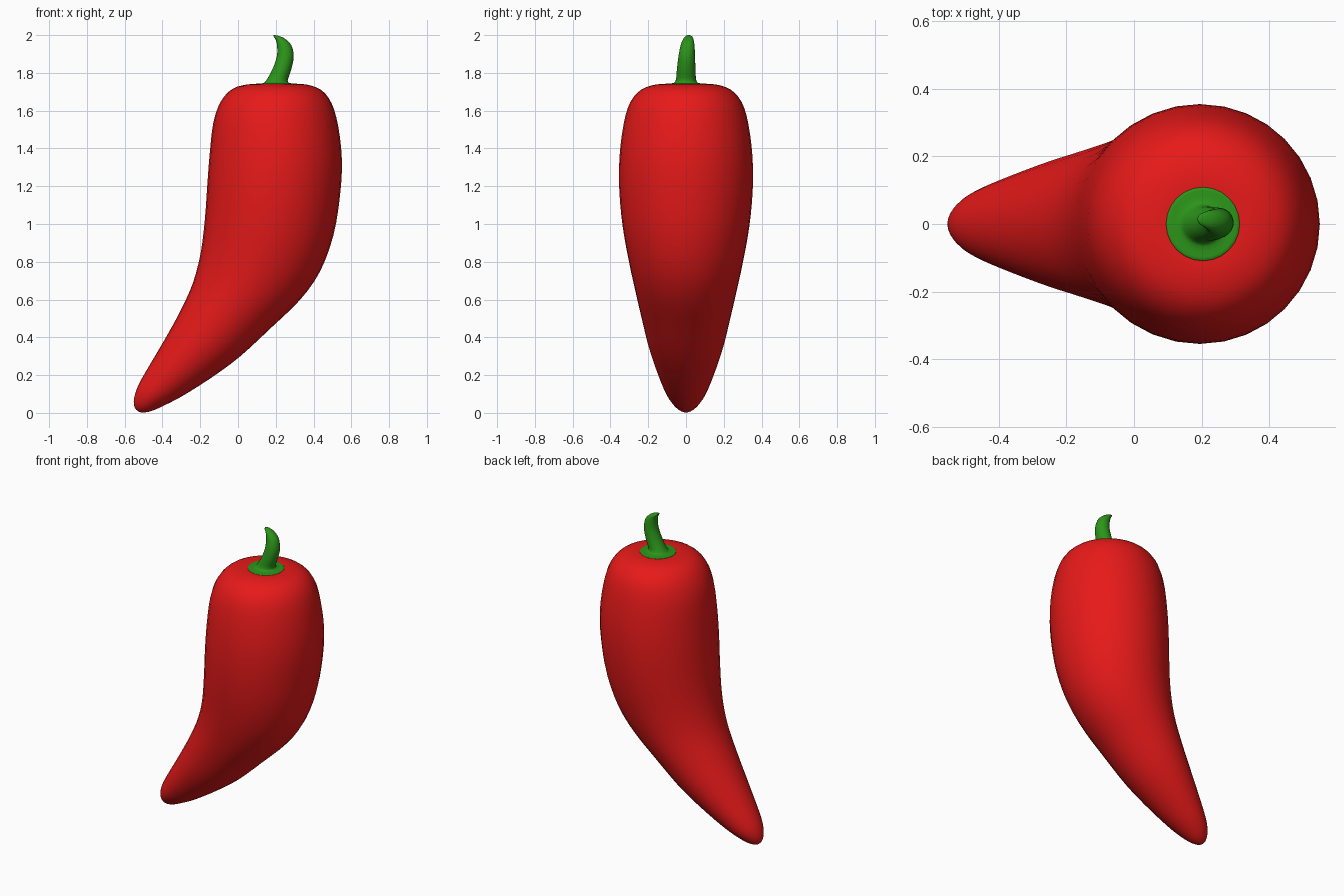
import bpy, bmesh, math
from mathutils import Vector


def spline(rows, steps):
    """Catmull-Rom interpolation through the section rows."""
    pts = [Vector(r) for r in rows]
    out = []
    for i in range(len(pts) - 1):
        a, b, c, d = pts[max(i - 1, 0)], pts[i], pts[i + 1], pts[min(i + 2, len(pts) - 1)]
        for s in range(steps):
            t = s / steps
            out.append(0.5 * (2 * b + (c - a) * t + (2 * a - 5 * b + 4 * c - d) * t ** 2
                              + (3 * b - a - 3 * c + d) * t ** 3))
    return out + [pts[-1]]


def loft(name, rows, sides, steps, color):
    """Each row: left x, left z, right x, right z, half depth, y offset."""
    bm = bmesh.new()
    rings = []
    for lx, lz, rx, rz, depth, y in spline(rows, steps):
        ring = []
        for k in range(sides):
            a = 2 * math.pi * k / sides
            u = 0.5 + 0.5 * math.cos(a)
            ring.append(bm.verts.new((lx + (rx - lx) * u, y + depth * math.sin(a),
                                      lz + (rz - lz) * u)))
        rings.append(ring)
    for r0, r1 in zip(rings, rings[1:]):
        for k in range(sides):
            j = (k + 1) % sides
            bm.faces.new((r0[k], r0[j], r1[j], r1[k]))
    bm.faces.new(rings[0])
    bm.faces.new(rings[-1])
    bmesh.ops.recalc_face_normals(bm, faces=bm.faces)
    for f in bm.faces:
        f.smooth = True
    mesh = bpy.data.meshes.new(name)
    bm.to_mesh(mesh)
    bm.free()
    mat = bpy.data.materials.new(name + "_colour")
    mat.diffuse_color = color
    mesh.materials.append(mat)
    obj = bpy.data.objects.new(name, mesh)
    bpy.context.collection.objects.link(obj)
    return obj


# Curved red body, from the shoulder down to the tip
body = [
    (0.12, 1.740, 0.29, 1.740, 0.085, 0),
    (0.05, 1.739, 0.36, 1.739, 0.155, 0),
    (-0.03, 1.715, 0.44, 1.71, 0.235, 0),
    (-0.09, 1.65, 0.495, 1.64, 0.295, 0),
    (-0.13, 1.54, 0.53, 1.52, 0.33, 0),
    (-0.15, 1.37, 0.55, 1.34, 0.352, 0),
    (-0.163, 1.20, 0.54, 1.15, 0.353, 0),
    (-0.175, 1.03, 0.505, 0.94, 0.335, 0),
    (-0.197, 0.85, 0.435, 0.75, 0.302, 0),
    (-0.238, 0.69, 0.33, 0.60, 0.268, 0),
    (-0.30, 0.55, 0.18, 0.455, 0.235, 0),
    (-0.37, 0.42, 0.01, 0.298, 0.20, 0),
    (-0.44, 0.30, -0.14, 0.187, 0.162, 0),
    (-0.51, 0.18, -0.29, 0.092, 0.12, 0),
    (-0.54, 0.115, -0.385, 0.042, 0.09, 0),
    (-0.552, 0.06, -0.455, 0.011, 0.055, 0),
    (-0.545, 0.025, -0.50, 0.002, 0.025, 0),
    (-0.532, 0.011, -0.522, 0.005, 0.006, 0),
]
loft("pepper_body", body, 32, 3, (0.8, 0.01, 0.01, 1))

# Green cap flaring into the hooked stem
stem = [
    (0.097, 1.735, 0.311, 1.735, 0.107, 0),
    (0.097, 1.743, 0.311, 1.743, 0.107, 0),
    (0.128, 1.745, 0.280, 1.745, 0.075, 0),
    (0.148, 1.758, 0.263, 1.758, 0.055, 0),
    (0.185, 1.825, 0.282, 1.818, 0.049, 0.001),
    (0.206, 1.89, 0.295, 1.885, 0.044, 0.004),
    (0.207, 1.94, 0.283, 1.945, 0.037, 0.008),
    (0.200, 1.975, 0.250, 1.980, 0.028, 0.012),
    (0.189, 1.992, 0.215, 1.996, 0.017, 0.014),
    (0.187, 1.999, 0.193, 2.000, 0.005, 0.015),
]
loft("stem", stem, 24, 3, (0.025, 0.3, 0.01, 1))
